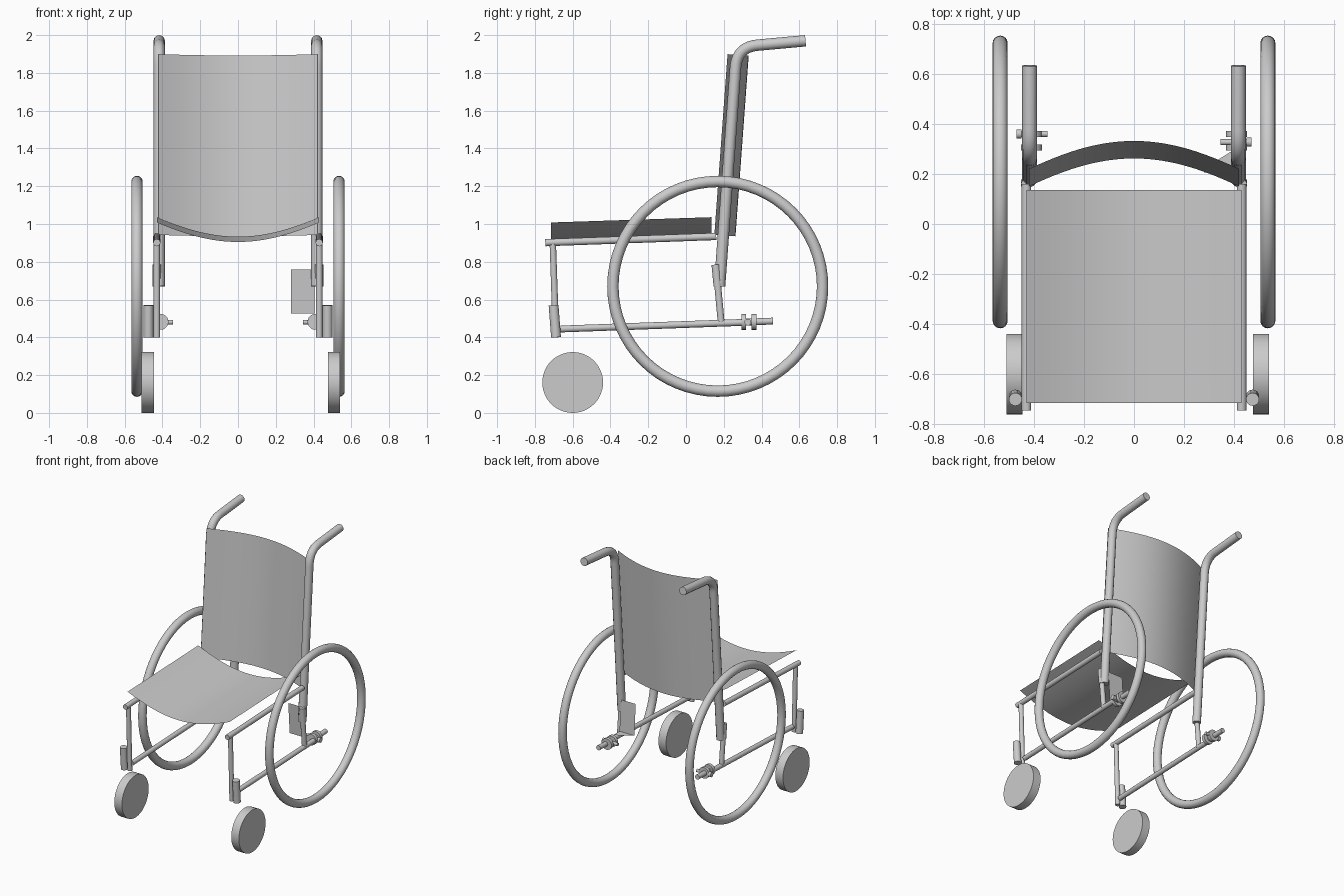
import bpy, bmesh, math
from mathutils import Vector

cube = bpy.data.objects.get("Cube")
if cube:
    bpy.data.objects.remove(cube, do_unlink=True)

GREY = (0.6, 0.6, 0.6, 1)
mat = bpy.data.materials.new("plain_grey")
mat.use_nodes = True
mat.diffuse_color = GREY
mat.node_tree.nodes["Principled BSDF"].inputs["Base Color"].default_value = GREY


def finish(ob, name, smooth=True):
    ob.name = name
    ob.data.materials.append(mat)
    if smooth:
        bpy.ops.object.select_all(action="DESELECT")
        ob.select_set(True)
        bpy.context.view_layer.objects.active = ob
        bpy.ops.object.shade_smooth_by_angle(angle=math.radians(40))
    return ob


def rod(name, a, b, radius, sides=20):
    """Capped cylinder between two points."""
    a, b = Vector(a), Vector(b)
    bpy.ops.mesh.primitive_cylinder_add(vertices=sides, radius=radius,
                                        depth=(b - a).length, location=(a + b) / 2)
    ob = bpy.context.object
    ob.rotation_euler = (b - a).to_track_quat("Z", "Y").to_euler()
    return finish(ob, name)


def sheet(name, rows, cols, point):
    """Thin curved surface from point(u, v), u in -1..1 and v in 0..1."""
    bm = bmesh.new()
    grid = [[bm.verts.new(point(2 * i / cols - 1, j / rows)) for i in range(cols + 1)]
            for j in range(rows + 1)]
    for j in range(rows):
        for i in range(cols):
            bm.faces.new((grid[j][i], grid[j][i + 1], grid[j + 1][i + 1], grid[j + 1][i]))
    me = bpy.data.meshes.new(name)
    bm.to_mesh(me)
    bm.free()
    ob = bpy.data.objects.new(name, me)
    bpy.context.collection.objects.link(ob)
    return finish(ob, name)


def bent_tube(name, x, corners, radius, bend):
    """Tube in a side plane with a rounded middle corner."""
    a, c, b = (Vector((x, y, z)) for y, z in corners)
    p, q = c + (a - c).normalized() * bend, c + (b - c).normalized() * bend
    path = [a] + [p * (1 - t) ** 2 + c * 2 * t * (1 - t) + q * t * t
                  for t in (i / 10 for i in range(11))] + [b]
    cu = bpy.data.curves.new(name, "CURVE")
    cu.dimensions = "3D"
    cu.bevel_depth = radius
    cu.bevel_resolution = 4
    cu.use_fill_caps = True
    sp = cu.splines.new("POLY")
    sp.points.add(len(path) - 1)
    for pt, co in zip(sp.points, path):
        pt.co = (*co, 1)
    ob = bpy.data.objects.new(name, cu)
    bpy.context.collection.objects.link(ob)
    bpy.ops.object.select_all(action="DESELECT")
    ob.select_set(True)
    bpy.context.view_layer.objects.active = ob
    bpy.ops.object.convert(target="MESH")
    return finish(bpy.context.object, name)


# Slung fabric seat and backrest
def sling(u):
    return 0.5 + 0.5 * math.cos(math.pi * u) if abs(u) < 0 else (1 - u * u) * (1 - 0.12 * u * u)


sheet("seat", 1, 24, lambda u, v: (
    0.43 * u, -0.715 + 0.85 * v, 1.008 + 0.028 * v - 0.103 * sling(u)))
sheet("backrest", 1, 24, lambda u, v: (
    0.42 * u, 0.15 + 0.07 * v + 0.112 * sling(u), 0.942 + 0.957 * v - 0.007 * sling(u)))

for side, s in (("left", 1), ("right", -1)):
    # Rear wheel rim
    bpy.ops.mesh.primitive_torus_add(major_segments=64, minor_segments=16,
                                     major_radius=0.555, minor_radius=0.03,
                                     location=(s * 0.535, 0.168, 0.67),
                                     rotation=(0, math.pi / 2, 0))
    finish(bpy.context.object, side + "_rear_wheel")

    # Back upright with push handle
    bent_tube(side + "_back_tube_and_handle", s * 0.417,
              ((0.178, 0.67), (0.27, 1.937), (0.633, 1.97)), 0.03, 0.11)

    # Side frame
    x = s * 0.43
    rod(side + "_seat_rail", (x, -0.745, 0.901), (x, 0.16, 0.934), 0.019)
    rod(side + "_lower_rail", (x, -0.665, 0.444), (x, 0.33, 0.48), 0.018)
    rod(side + "_front_post", (x, -0.705, 0.895), (x, -0.688, 0.4), 0.017)
    rod(side + "_rear_post", (x, 0.16, 0.76), (x, 0.187, 0.47), 0.018)
    rod(side + "_post_sleeve", (x, 0.157, 0.785), (x, 0.168, 0.67), 0.022)

    # Caster
    rod(side + "_caster_sleeve", (s * 0.474, -0.701, 0.57), (s * 0.474, -0.688, 0.4), 0.026)
    cx = 0.508 if s > 0 else -0.478
    rod(side + "_caster_wheel", (cx - 0.032, -0.6, 0.161), (cx + 0.032, -0.6, 0.161), 0.161, 48)

    # Clamp at the back of the lower rail
    y = 0.327 if s > 0 else 0.36
    rod(side + "_rail_stub", (s * 0.417, 0.3, 0.48), (s * 0.417, 0.46, 0.486), 0.018)
    rod(side + "_clamp_pin", (s * 0.345, y, 0.48), (s * 0.47, y, 0.48), 0.012)
    rod(side + "_clamp_head", (s * 0.45, y, 0.48), (s * 0.47, y, 0.48), 0.018)
    for yc in (0.305, 0.36):
        rod(side + "_clamp_collar", (s * 0.41, yc - 0.012, 0.482),
            (s * 0.41, yc + 0.012, 0.482), 0.042)

# Bent bracket plate on the left rear post
bm = bmesh.new()
a, b, c, d, e = [bm.verts.new(p) for p in (
    (0.28, 0.222, 0.525), (0.405, 0.222, 0.525), (0.405, 0.206, 0.76),
    (0.28, 0.206, 0.76), (0.405, 0.3, 0.525))]
bm.faces.new((a, b, c, d))
bm.faces.new((a, e, b))
mesh = bpy.data.meshes.new("bracket_plate")
bm.to_mesh(mesh)
bm.free()
plate = bpy.data.objects.new("bracket_plate", mesh)
bpy.context.collection.objects.link(plate)
finish(plate, "bracket_plate", smooth=False)
